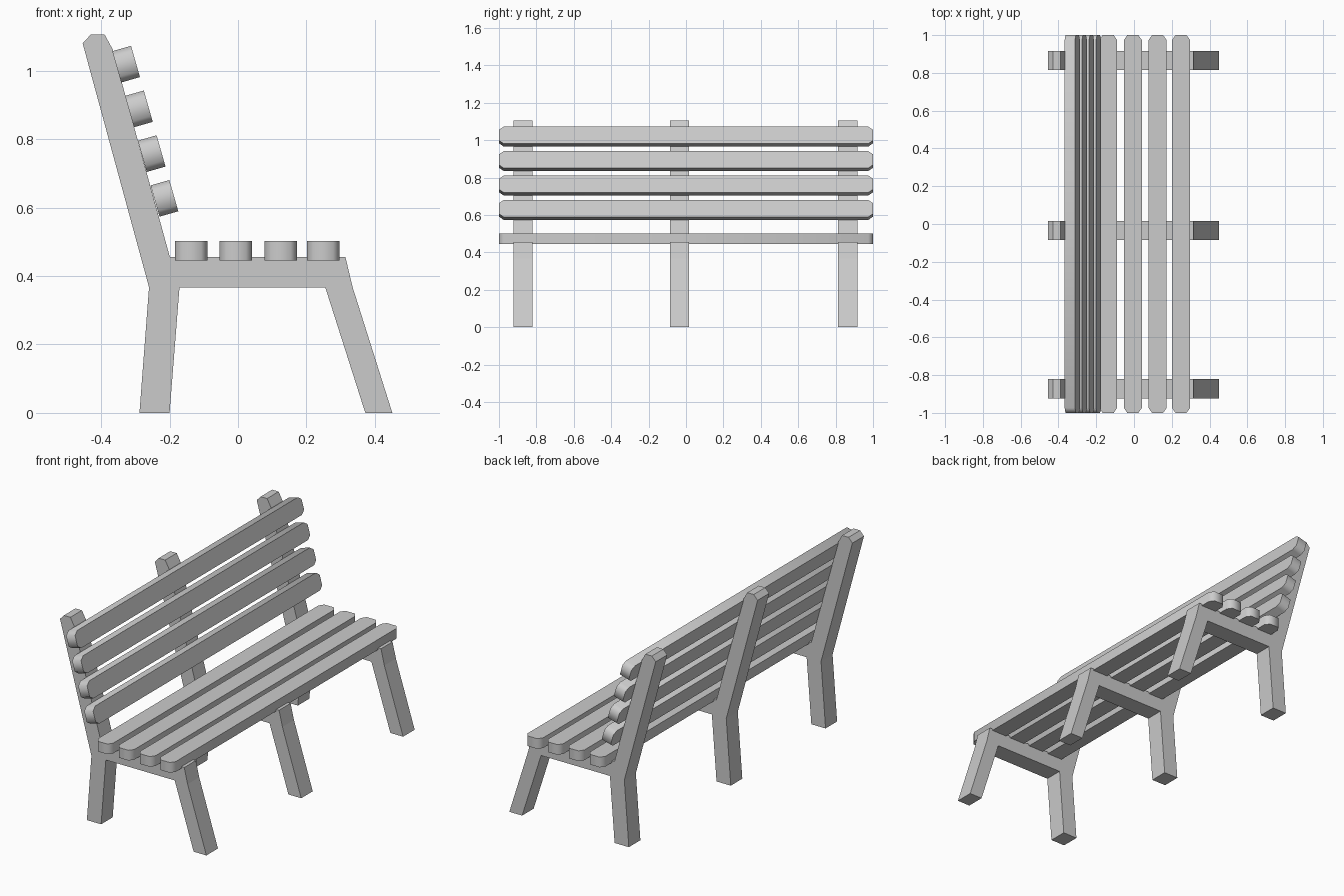
import bpy, bmesh, math
from mathutils import Vector

if "Cube" in bpy.data.objects:
    bpy.data.objects.remove(bpy.data.objects["Cube"])


def prism(name, outline, offset):
    """Extrude a flat outline of 3D points by an offset vector."""
    bm = bmesh.new()
    face = bm.faces.new([bm.verts.new(p) for p in outline])
    new = bmesh.ops.extrude_face_region(bm, geom=[face])["geom"]
    verts = [v for v in new if isinstance(v, bmesh.types.BMVert)]
    bmesh.ops.translate(bm, verts=verts, vec=Vector(offset))
    bmesh.ops.recalc_face_normals(bm, faces=bm.faces[:])
    mesh = bpy.data.meshes.new(name)
    bm.to_mesh(mesh)
    bm.free()
    obj = bpy.data.objects.new(name, mesh)
    bpy.context.collection.objects.link(obj)
    return obj


def slat(name, x, z, angle=0.0):
    """Board along y with chamfered, softly shaded ends."""
    w, l, t, c = 0.0475, 1.0, 0.057, 0.026
    plan = [(-w, -l + c), (-w + c * 0.7, -l), (w - c * 0.7, -l), (w, -l + c),
            (w, l - c), (w - c * 0.7, l), (-w + c * 0.7, l), (-w, l - c)]
    obj = prism(name, [(a, b, -t / 2) for a, b in plan], (0, 0, t))
    obj.location = (x, 0, z)
    obj.rotation_euler.y = angle
    bpy.ops.object.select_all(action='DESELECT')
    obj.select_set(True)
    bpy.context.view_layer.objects.active = obj
    bpy.ops.object.shade_smooth_by_angle(angle=math.radians(60))


# Side frames: back post, seat rail and both legs in one profile
profile = [(-0.288, 0), (-0.2, 0), (-0.171, 0.367), (0.255, 0.367),
           (0.372, 0), (0.451, 0), (0.335, 0.367), (0.314, 0.455),
           (-0.199, 0.455), (-0.366, 1.062), (-0.39, 1.106),
           (-0.43, 1.106), (-0.454, 1.08), (-0.26, 0.367)]
for i, y in enumerate((-0.872, -0.035, 0.865)):
    prism(f"frame_{i + 1}", [(x, y - 0.051, z) for x, z in profile], (0, 0.102, 0))

# Seat slats
for i, x in enumerate((-0.137, -0.006, 0.125, 0.249)):
    slat(f"seat_slat_{i + 1}", x, 0.474)

# Backrest slats, leaning with the posts
for i in range(4):
    slat(f"back_slat_{i + 1}", -0.215 - 0.0373 * i, 0.627 + 0.1307 * i, math.radians(74))
